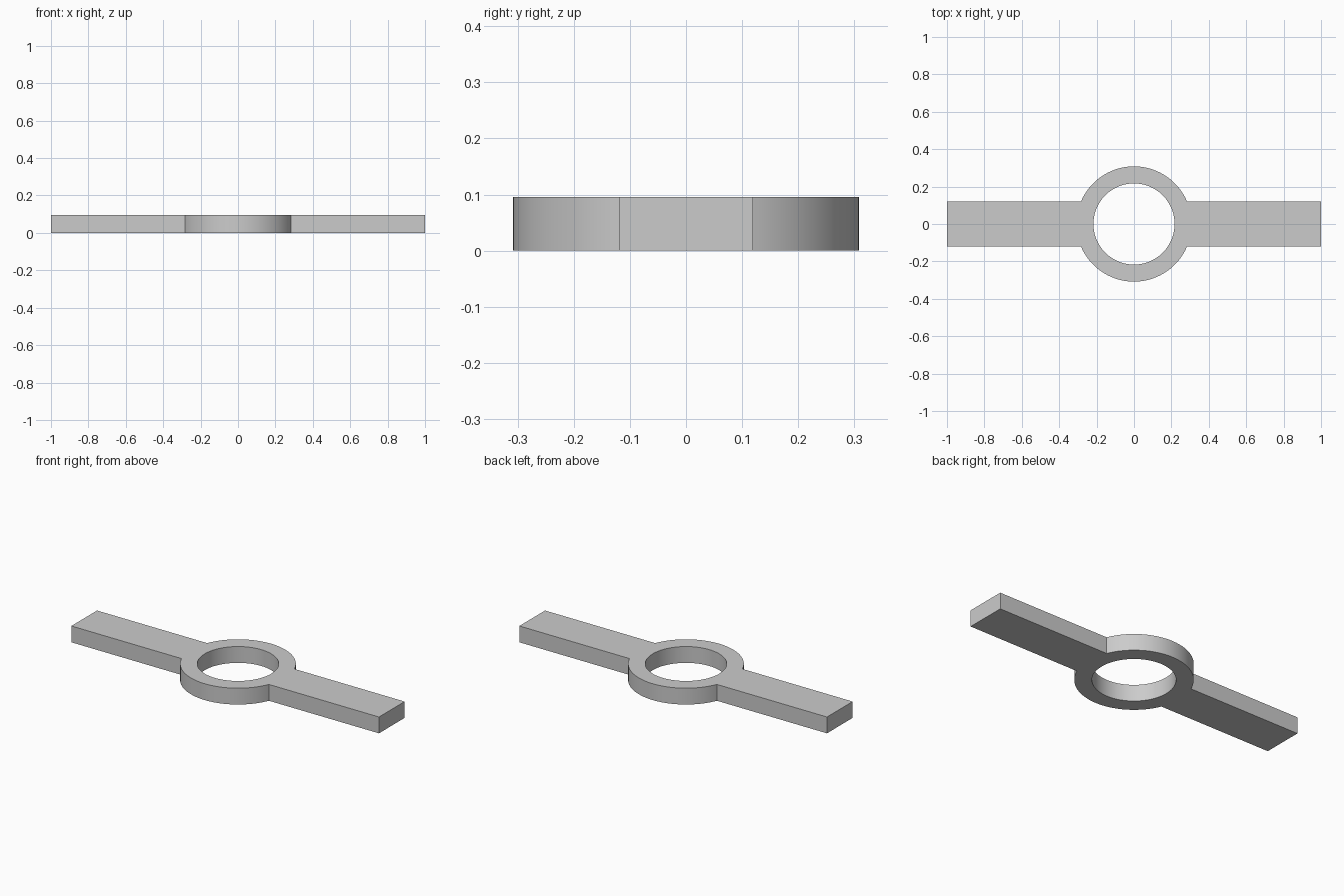
import bpy
import bmesh
import math

OUTER, INNER = 0.308, 0.217   # ring radii
HALF_WIDTH, HALF_LENGTH = 0.119, 1.0
HEIGHT = 0.096

cube = bpy.data.objects.get("Cube")
if cube:
    bpy.data.objects.remove(cube, do_unlink=True)

grey = bpy.data.materials.new("plain_grey")
grey.use_nodes = True
colour = (0.6, 0.6, 0.6, 1)
grey.diffuse_color = colour
grey.node_tree.nodes["Principled BSDF"].inputs["Base Color"].default_value = colour


def arc(radius, start, end, steps):
    """Points along a circular arc, both ends included."""
    angles = [start + (end - start) * i / steps for i in range(steps + 1)]
    return [(radius * math.cos(a), radius * math.sin(a)) for a in angles]


def add_loop(bm, points):
    """Closed loop of edges on the ground plane."""
    verts = [bm.verts.new((x, y, 0)) for x, y in points]
    return [bm.edges.new((v, verts[i - 1])) for i, v in enumerate(verts)]


# Outline: ring arc and arm end, repeated by a half turn
join = math.asin(HALF_WIDTH / OUTER)
half = arc(OUTER, join, math.pi - join, 48)
half += [(-HALF_LENGTH, HALF_WIDTH), (-HALF_LENGTH, -HALF_WIDTH)]
outline = half + [(-x, -y) for x, y in half]
hole = arc(INNER, 0, math.tau, 96)[:-1]

# Fill between outline and hole, then raise to full height
bm = bmesh.new()
edges = add_loop(bm, outline) + add_loop(bm, hole)
bmesh.ops.triangle_fill(bm, edges=edges, use_beauty=True)
raised = bmesh.ops.extrude_face_region(bm, geom=bm.faces[:], use_keep_orig=True)
top = [g for g in raised["geom"] if isinstance(g, bmesh.types.BMVert)]
bmesh.ops.translate(bm, verts=top, vec=(0, 0, HEIGHT))
bmesh.ops.recalc_face_normals(bm, faces=bm.faces[:])

mesh = bpy.data.meshes.new("ring_with_two_arms")
bm.to_mesh(mesh)
bm.free()
mesh.materials.append(grey)
ring = bpy.data.objects.new("ring_with_two_arms", mesh)
bpy.context.collection.objects.link(ring)

# Smooth round walls, crisp edges
bpy.context.view_layer.objects.active = ring
ring.select_set(True)
bpy.ops.object.shade_smooth_by_angle(angle=math.radians(30))
